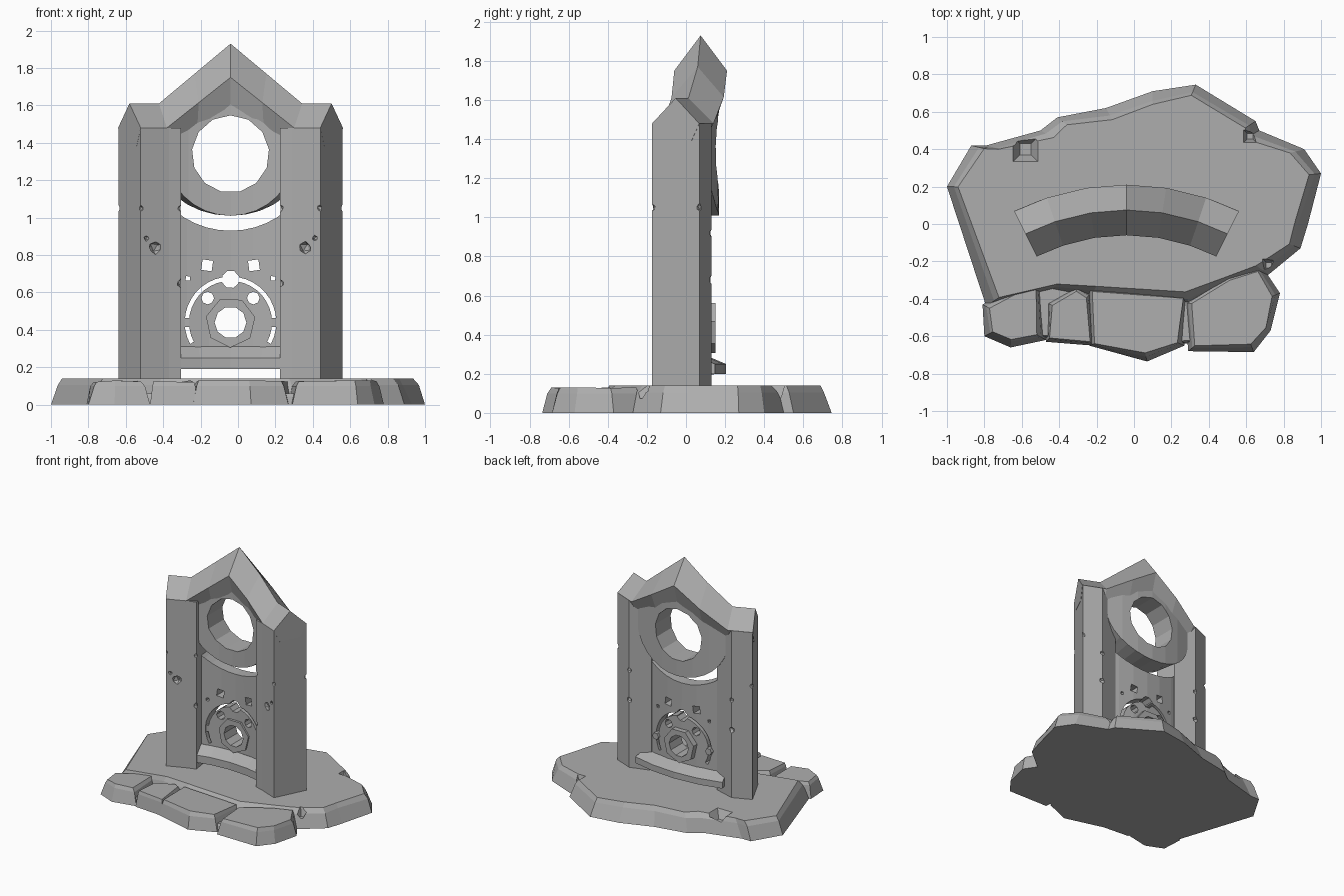
import bpy, bmesh, math, random
from mathutils import Vector

random.seed(4)
if "Cube" in bpy.data.objects:
    bpy.data.objects.remove(bpy.data.objects["Cube"])

stone = bpy.data.materials.new("grey stone")
stone.use_nodes = True
stone.diffuse_color = (0.42, 0.42, 0.42, 1)
stone.node_tree.nodes["Principled BSDF"].inputs["Base Color"].default_value = stone.diffuse_color

CX, CY = -0.04, -1.13              # centre of the gate's curve in plan
FRONT, MID, BACK = 1.07, 1.205, 1.34


def bent(x, r, z):
    """Place a point on the curved wall; x is measured on its front face."""
    k = x / FRONT
    return Vector((CX + r * k, CY + r * math.sqrt(1 - k * k), z))


def finish(bm, name):
    bmesh.ops.recalc_face_normals(bm, faces=bm.faces)
    mesh = bpy.data.meshes.new(name)
    bm.to_mesh(mesh)
    bm.free()
    mesh.materials.append(stone)
    ob = bpy.data.objects.new(name, mesh)
    bpy.context.collection.objects.link(ob)
    return ob


def loft(name, sections):
    """Skin closed sections of equal length and cap both ends."""
    bm = bmesh.new()
    rings = [[bm.verts.new(p) for p in s] for s in sections]
    n = len(rings[0])
    for a, b in zip(rings, rings[1:]):
        for i in range(n):
            j = (i + 1) % n
            bm.faces.new((a[i], a[j], b[j], b[i]))
    bm.faces.new(rings[0])
    bm.faces.new(rings[-1])
    return finish(bm, name)


def arc(cx, cz, r, a0, a1, n):
    return [(cx + r * math.cos(math.radians(a0 + (a1 - a0) * i / n)),
             cz + r * math.sin(math.radians(a0 + (a1 - a0) * i / n))) for i in range(n + 1)]


def bent_plate(name, outline, r0, r1):
    """Extrude an outline and wrap it round the curve."""
    bm = bmesh.new()
    bm.faces.new([bm.verts.new((x, r0, z)) for x, z in outline])
    for i in range(-2, 3):
        bmesh.ops.bisect_plane(bm, geom=bm.verts[:] + bm.edges[:] + bm.faces[:],
                               plane_co=(i * 0.11 + 0.003, 0, 0), plane_no=(1, 0, 0))
    out = bmesh.ops.extrude_face_region(bm, geom=bm.faces[:])
    for v in out["geom"]:
        if isinstance(v, bmesh.types.BMVert):
            v.co.y = r1
    for v in bm.verts:
        v.co = bent(*v.co)
    return finish(bm, name)


def prism(name, outline, y0=-0.5, y1=0.5):
    return loft(name, [[(CX + x, y, z) for x, z in outline] for y in (y0, y1)])


def disc(x, z, r, n, turn=0):
    return arc(x, z, r, turn, turn + 360, n)[:-1]


def carve(ob, cutters):
    for c in cutters:
        mod = ob.modifiers.new("carve", "BOOLEAN")
        mod.operation, mod.solver, mod.object = "DIFFERENCE", "EXACT", c
        bpy.context.view_layer.objects.active = ob
        bpy.ops.object.modifier_apply(modifier=mod.name)
        bpy.data.objects.remove(c)


def chip(x, y, z, size):
    """Small faceted cutter for nicks in the stone."""
    bm = bmesh.new()
    bmesh.ops.create_icosphere(bm, subdivisions=1, radius=size)
    for v in bm.verts:
        v.co = v.co * random.uniform(0.8, 1.2) + Vector((CX + x, y, z))
    return finish(bm, "chip_cutter")


# Pillars with nicked edges and small pits
PLAN = [(0.48, -0.173), (0.60, 0.07), (0.455, 0.13), (0.29, 0.08), (0.265, -0.093), (0.33, -0.112)]
for side, label in ((1, "left"), (-1, "right")):
    pillar = loft(label + "_pillar", [[(CX + side * x, y, z) for x, y in PLAN] for z in (0.12, 1.48)])
    nicks = [(0.48, -0.173, 1.05, 0.02), (0.60, 0.07, 1.05, 0.02), (0.265, -0.093, 1.05, 0.02),
             (0.455, 0.13, 0.92, 0.02), (0.455, 0.13, 0.68, 0.025), (0.40, -0.14, 0.84, 0.036),
             (0.45, -0.16, 0.89, 0.015), (0.265, -0.093, 0.65, 0.022)]
    carve(pillar, [chip(side * x, y, z, s) for x, y, z, s in nicks])

# Gabled roof running over both pillars
roof = []
for x in (-0.48, -0.34, -0.17, 0, 0.17, 0.34, 0.48):
    t = max(0, 1 - abs(x) / 0.34)
    eave, ridge, low = 1.48 + 0.27 * t, 1.61 + 0.32 * t, 1.38 + 0.19 * t
    roof.append([bent(x, FRONT, eave), bent(x, MID, ridge), bent(x, BACK, eave),
                 bent(x, 1.29, low), bent(x, 1.12, low)])
loft("gable_roof", roof)

# Round window ring hung under the gable
ring = bent_plate("window_ring", [(0.32, 1.49), (0, 1.70), (-0.32, 1.49)]
                  + arc(0, 1.34, 0.33, 165, 375, 18), 1.11, 1.30)
carve(ring, [prism("window_cutter", disc(0, 1.34, 0.207, 13, 90))])
roof_ob = bpy.data.objects["gable_roof"]
carve(roof_ob, [prism("window_cutter", disc(0, 1.34, 0.207, 13, 90))])

# Pierced lower panel
panel = bent_plate("lower_panel", [(-0.275, 0.22), (0.275, 0.22)]
                   + arc(0, 1.34, 0.41, 313, 227, 10), 1.15, 1.24)
HUB = 0.44
holes = [prism("slot_cutter", arc(0, HUB, 0.245, -28, 208, 24) + arc(0, HUB, 0.222, 208, -28, 24)),
         prism("hub_cutter", disc(0, HUB, 0.085, 10)),
         prism("top_hole_cutter", disc(0, 0.67, 0.048, 8, 20))]
for s in (-1, 1):
    holes += [prism("hole_cutter", disc(s * 0.122, 0.57, 0.034, 8)),
              prism("square_cutter", disc(s * 0.125, 0.745, 0.04, 4, 45 + s * 8)),
              prism("small_square_cutter", disc(s * 0.228, 0.675, 0.016, 4, 40))]
carve(panel, holes)

# Raised octagonal hub and side studs
y0, y1 = 0.0, 0.15
hub = prism("wheel_hub", disc(0, HUB, 0.135, 7, 12), y0, y1)
carve(hub, [prism("hub_cutter", disc(0, HUB, 0.085, 10))])
for s, label in ((1, "left"), (-1, "right")):
    prism(label + "_wheel_stud", disc(s * 0.235, HUB, 0.028, 6), 0.0, 0.11)

# Curved sill between the pillars
loft("sill", [[bent(x, 1.08, 0.19), bent(x, 1.08, 0.25), bent(x, 1.15, 0.31), bent(x, 1.24, 0.29),
               bent(x, 1.335, 0.25), bent(x, 1.335, 0.20)] for x in (-0.31, -0.16, 0, 0.16, 0.31)])


# Rocky base: each rock is an outline with sides sloping inwards
def rock(name, outline, height, inset, tilt=0.0):
    c = sum((Vector(p) for p in outline), Vector((0, 0))) / len(outline)
    levels = []
    for z, d in ((0, 0), (height * 0.75, 0.6), (height, 1)):
        ring = []
        for p in outline:
            v = Vector(p)
            v -= (v - c).normalized() * inset * d * random.uniform(0.7, 1.2) * (z > 0)
            ring.append((v.x, v.y, z - (random.uniform(0, tilt) if z == height else 0)))
        levels.append(ring)
    return loft(name, levels)


slab = rock("base_slab", [
    (-1, 0.2), (-0.87, 0.42), (-0.79, 0.42), (-0.5, 0.5), (-0.41, 0.57), (-0.15, 0.62), (0.1, 0.71),
    (0.33, 0.745), (0.65, 0.55), (0.67, 0.5), (0.91, 0.4), (1, 0.27), (0.93, 0), (0.89, -0.13),
    (0.72, -0.27), (0.55, -0.33), (0.3, -0.44), (-0.24, -0.4), (-0.45, -0.36), (-0.79, -0.44)], 0.14, 0.075)
carve(slab, [loft("crack_cutter", [[(x + dx * k, y + dy * k, 0.02 + 0.18 * k) for dx, dy in
                                    ((-w, -w), (w, -w), (w, w), (-w, w))] for k in (0.3, 1)])
             for x, y, w in ((-0.58, 0.40, 0.1), (0.62, 0.47, 0.05), (0.72, -0.22, 0.05))])
rock("base_footing", [(-0.76, -0.2), (0.7, -0.2), (0.68, -0.6), (0.07, -0.66), (-0.74, -0.58)], 0.06, 0.02)
rock("front_rock_1", [(-0.8, -0.6), (-0.81, -0.43), (-0.5, -0.28), (-0.47, -0.62), (-0.66, -0.66)],
     0.132, 0.05, 0.012)
rock("front_rock_2", [(-0.47, -0.63), (-0.47, -0.42), (-0.3, -0.33), (-0.23, -0.37), (-0.22, -0.65)],
     0.132, 0.035, 0.012)
rock("front_rock_3", [(-0.24, -0.65), (-0.25, -0.34), (0.29, -0.38), (0.27, -0.65), (0.07, -0.735)],
     0.132, 0.04, 0.01)
rock("front_rock_4", [(0.29, -0.68), (0.27, -0.42), (0.5, -0.26), (0.68, -0.22), (0.78, -0.37),
                      (0.73, -0.57), (0.64, -0.685)], 0.132, 0.04, 0.01)
